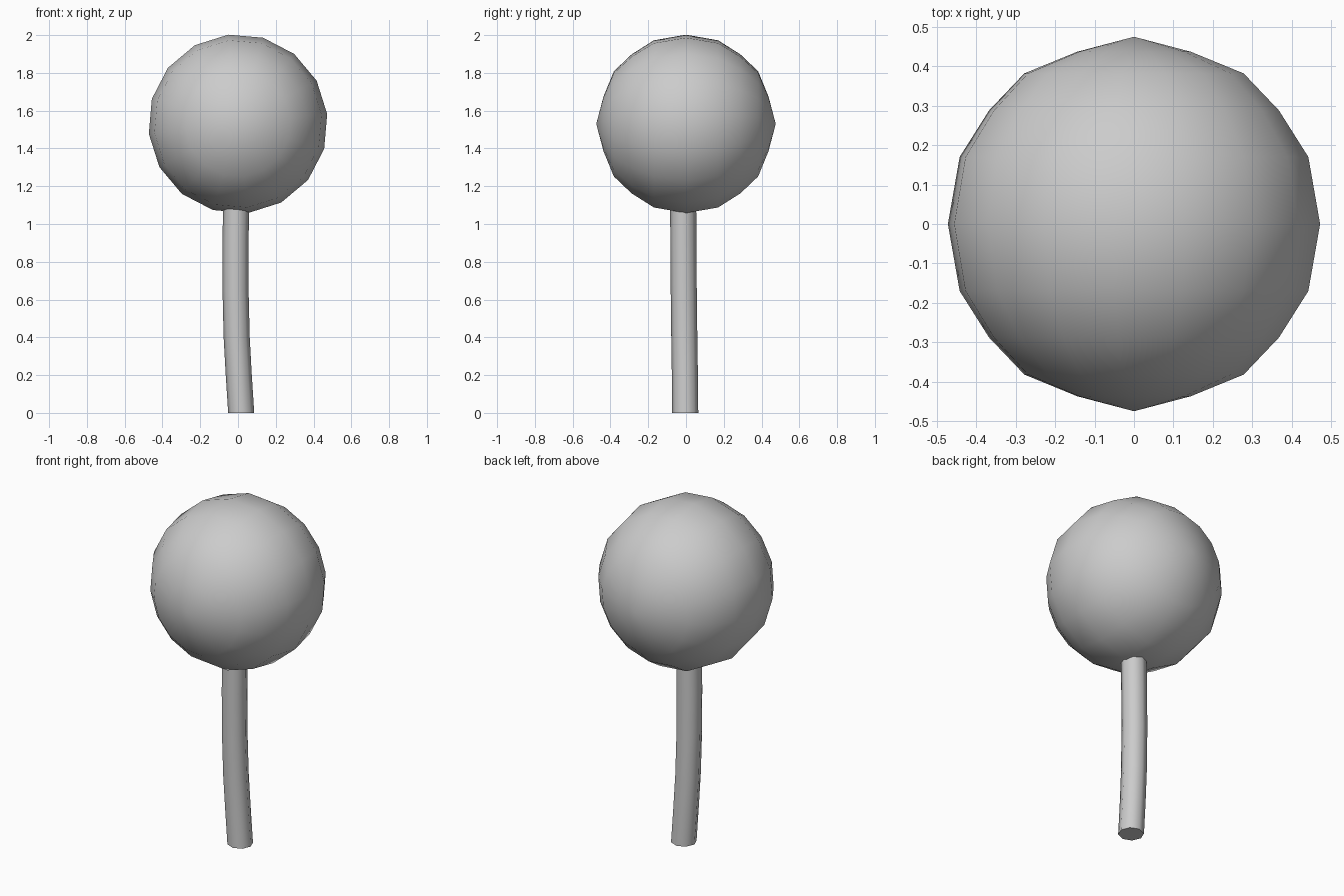
import bpy, bmesh
from math import sin, cos, tau, radians

if "Cube" in bpy.data.objects:
    bpy.data.objects.remove(bpy.data.objects["Cube"])


def finish(bm, name, angle):
    bmesh.ops.recalc_face_normals(bm, faces=bm.faces)
    mesh = bpy.data.meshes.new(name)
    bm.to_mesh(mesh)
    bm.free()
    ob = bpy.data.objects.new(name, mesh)
    bpy.context.collection.objects.link(ob)
    bpy.ops.object.select_all(action='DESELECT')
    ob.select_set(True)
    bpy.context.view_layer.objects.active = ob
    bpy.ops.object.shade_smooth_by_angle(angle=radians(angle))
    return ob


def bridge(bm, rings):
    for a, b in zip(rings, rings[1:]):
        n = len(a)
        for i in range(n):
            j = (i + 1) % n
            bm.faces.new((a[i], a[j], b[j], b[i]))


# Round crown: low-poly ball of 16 segments with its poles facing front and back
SEGS, CENTRE, TILT = 16, 1.53, radians(6.3)
half = [(0.145, 0.437), (0.28, 0.382), (0.37, 0.288), (0.445, 0.17)]
profile = half + [(0.475, 0)] + [(r, -y) for r, y in reversed(half)]
bm = bmesh.new()
rings = []
for r, y in profile:
    rings.append([bm.verts.new((r * cos(TILT + tau * i / SEGS), y,
                                CENTRE + r * sin(TILT + tau * i / SEGS)))
                  for i in range(SEGS)])
bridge(bm, rings)
for y, ring in ((0.475, rings[0]), (-0.475, rings[-1])):
    pole = bm.verts.new((0, y, CENTRE))
    for i in range(SEGS):
        bm.faces.new((pole, ring[i], ring[(i + 1) % SEGS]))
finish(bm, "crown", 60)

# Trunk: slightly bent eight-sided post reaching into the crown
path = [(0.017, -0.004, 0), (0.004, -0.006, 0.2), (-0.007, -0.009, 0.4),
        (-0.013, -0.012, 0.65), (-0.013, -0.014, 0.9), (-0.01, -0.015, 1.12)]
bm = bmesh.new()
rings = [[bm.verts.new((x + 0.069 * cos(tau * i / 8), y + 0.069 * sin(tau * i / 8), z))
          for i in range(8)] for x, y, z in path]
bridge(bm, rings)
bm.faces.new(rings[0])
bm.faces.new(rings[-1])
finish(bm, "trunk", 60)
